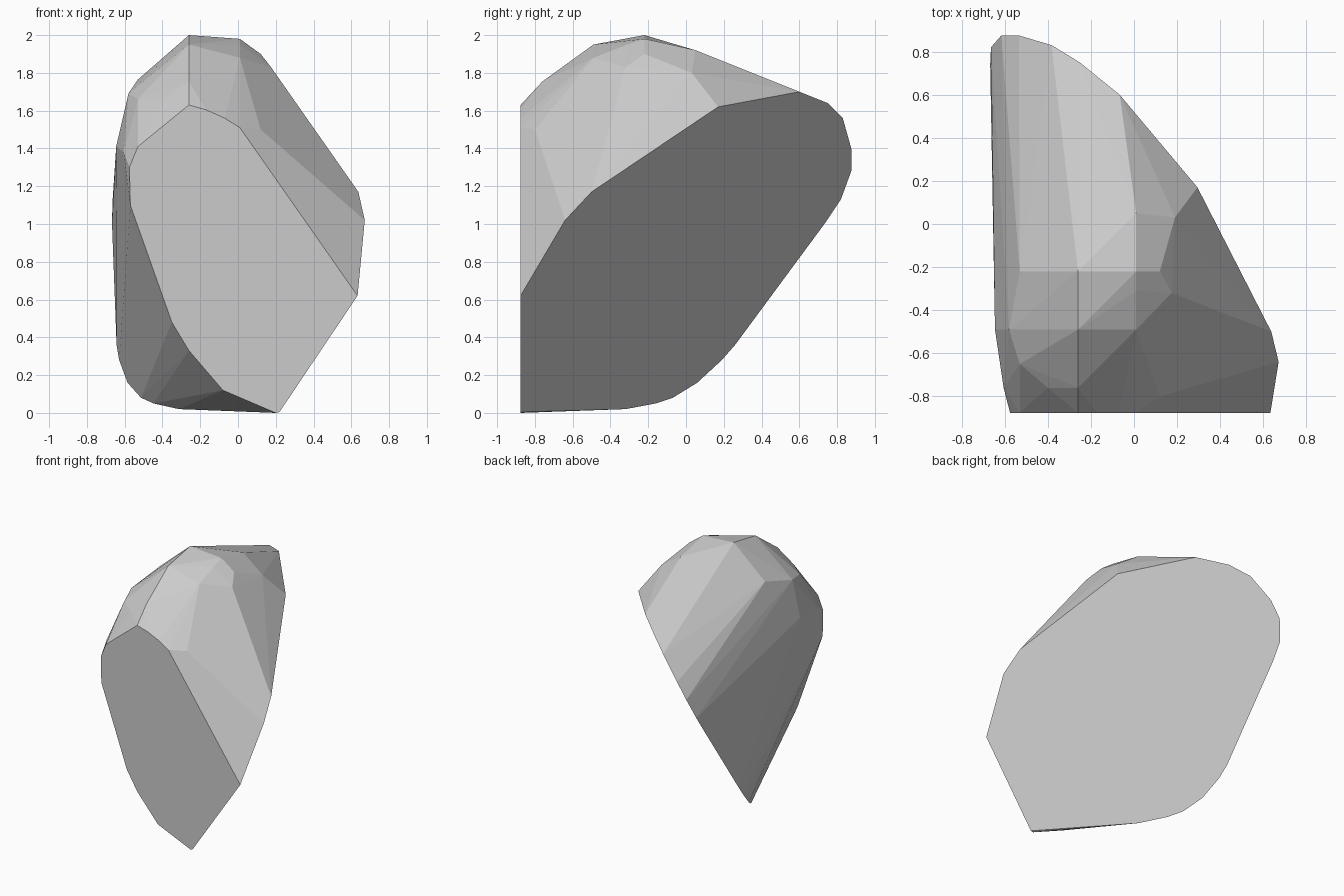
import bpy, bmesh

# Flat front cut: outline as (x, z) on the plane y = -0.876
FRONT_Y = -0.876
front = [(-0.26, 1.63), (-0.17, 1.605), (-0.07, 1.56), (0.01, 1.51), (0.633, 0.62),
         (0.22, 0.005), (0.2, 0.0), (-0.08, 0.12), (-0.26, 0.33), (-0.35, 0.48),
         (-0.57, 1.10), (-0.575, 1.30), (-0.53, 1.41)]

# Large slanted rear cut: outline as (y, z), x follows from the plane
rear = [(-0.64, 1.02), (-0.5, 1.17), (0.17, 1.62), (0.6, 1.70), (0.75, 1.64),
        (0.83, 1.56), (0.875, 1.40), (0.875, 1.28), (0.82, 1.13), (0.74, 1.01),
        (0.26, 0.36), (0.19, 0.28), (0.06, 0.16), (-0.07, 0.08), (-0.16, 0.05),
        (-0.32, 0.02)]


def on_rear_cut(y, z):
    return (-0.635 - 0.965 * y + 0.675 * z, y, z)


# Chipped crown and left shoulder
crown = [(-0.26, -0.22, 2.0), (0.01, -0.22, 1.98), (-0.26, -0.49, 1.95),
         (0.01, -0.49, 1.88), (0.01, -0.31, 1.95), (0.12, -0.22, 1.90),
         (0.175, -0.32, 1.83), (0.19, 0.03, 1.80), (0.01, 0.05, 1.92),
         (0.12, -0.80, 1.50), (-0.26, -0.76, 1.755), (-0.40, -0.76, 1.66),
         (-0.53, -0.65, 1.66), (-0.37, -0.22, 1.90), (-0.53, -0.22, 1.765),
         (-0.58, -0.49, 1.69), (-0.645, -0.49, 1.41), (-0.605, -0.76, 1.38)]

points = [(x, FRONT_Y, z) for x, z in front] + [on_rear_cut(*p) for p in rear] + crown

# Wrap the points in a faceted stone
bm = bmesh.new()
for p in points:
    bm.verts.new(p)
bmesh.ops.convex_hull(bm, input=bm.verts[:])
loose = [v for v in bm.verts if not v.link_faces]
bmesh.ops.delete(bm, geom=loose, context='VERTS')
bmesh.ops.dissolve_limit(bm, angle_limit=0.035, verts=bm.verts[:], edges=bm.edges[:])
bmesh.ops.recalc_face_normals(bm, faces=bm.faces[:])

mesh = bpy.data.meshes.new("rock")
bm.to_mesh(mesh)
bm.free()
rock = bpy.data.objects.new("rock", mesh)
bpy.context.collection.objects.link(rock)

stone = bpy.data.materials.new("stone grey")
stone.diffuse_color = (0.6, 0.6, 0.6, 1.0)
mesh.materials.append(stone)
